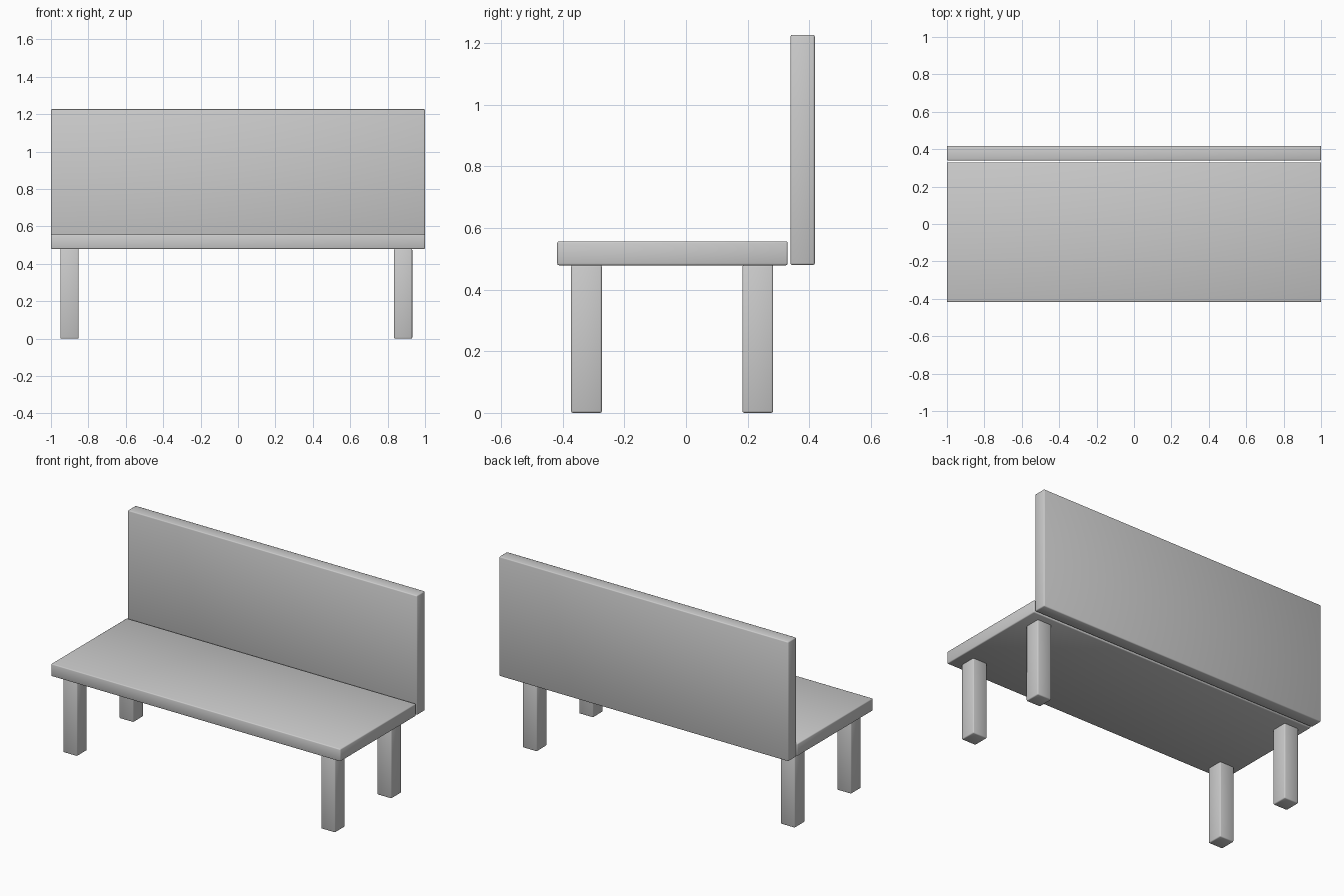
import bpy

if "Cube" in bpy.data.objects:
    bpy.data.objects.remove(bpy.data.objects["Cube"])


def slab(name, lo, hi, bevel=0.006):
    """Box between two corners with softly rounded edges."""
    size = [b - a for a, b in zip(lo, hi)]
    centre = [(a + b) / 2 for a, b in zip(lo, hi)]
    bpy.ops.mesh.primitive_cube_add(size=1, location=centre)
    ob = bpy.context.object
    ob.name = name
    ob.scale = size
    bpy.ops.object.transform_apply(location=False, rotation=False, scale=True)
    bpy.ops.object.shade_smooth()
    mod = ob.modifiers.new("soft_edges", "BEVEL")
    mod.width = bevel
    mod.segments = 2
    return ob


# seat and upright backrest, with a thin gap between them
slab("seat", (-1, -0.418, 0.479), (1, 0.33, 0.557))
slab("backrest", (-1, 0.339, 0.48), (1, 0.418, 1.227))

# four square legs under the seat
for side, x in (("left", -0.901), ("right", 0.883)):
    for end, y in (("front", -0.323), ("back", 0.233)):
        slab(f"{end}_{side}_leg", (x - 0.049, y - 0.05, 0), (x + 0.049, y + 0.05, 0.48))
